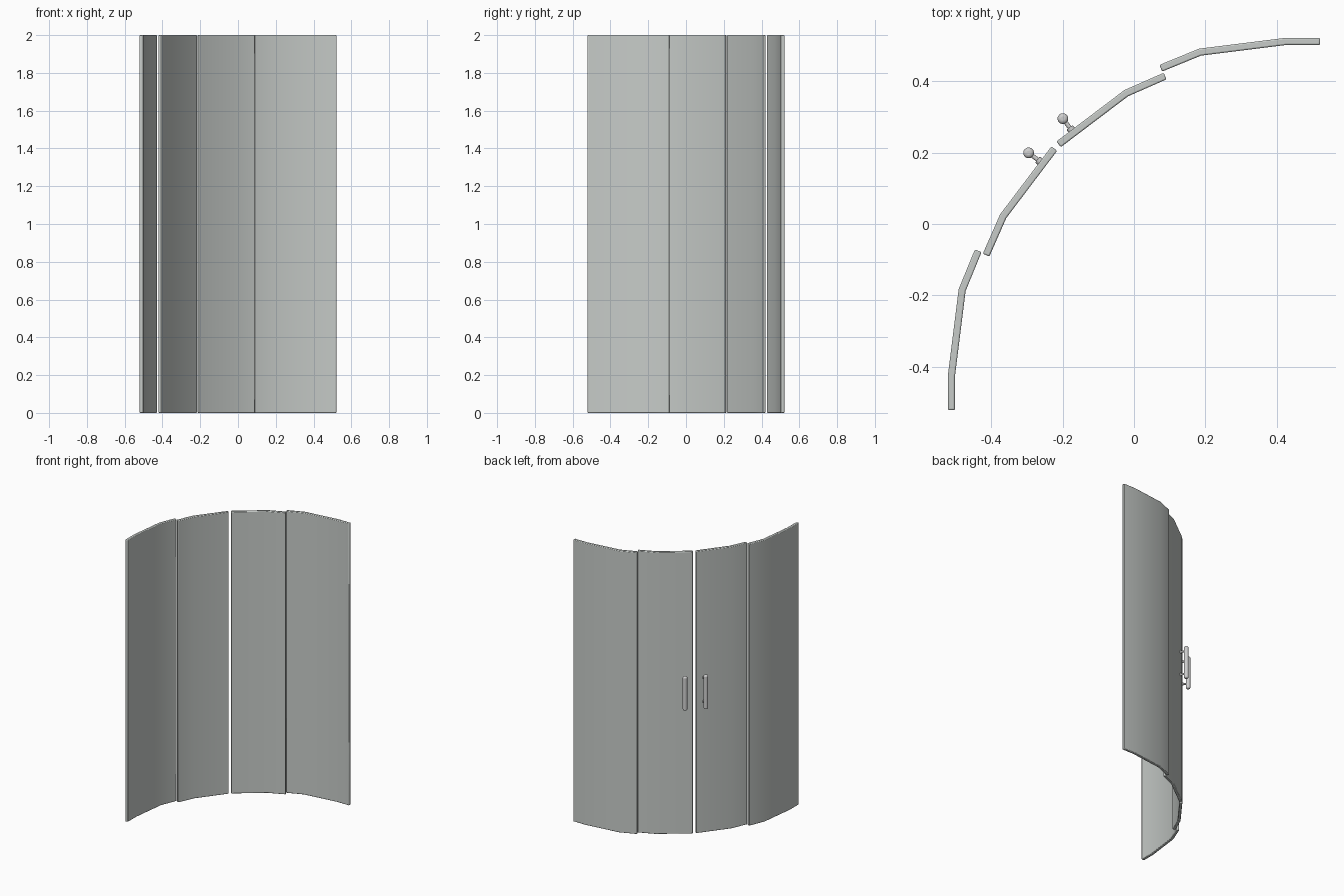
import bpy, bmesh, math
from mathutils import Vector

if "Cube" in bpy.data.objects:
    bpy.data.objects.remove(bpy.data.objects["Cube"])

HEIGHT, THICK = 2.0, 0.02


def material(name, rgb):
    m = bpy.data.materials.new(name)
    m.diffuse_color = (*rgb, 1)
    m.use_nodes = True
    m.node_tree.nodes["Principled BSDF"].inputs["Base Color"].default_value = m.diffuse_color
    return m


glass = material("grey glass", (0.57, 0.60, 0.58))
metal = material("grey metal", (0.62, 0.62, 0.62))


def flip(p):
    """Mirror a plan point across the diagonal of the corner."""
    return Vector((-p[1], -p[0]))


def finish(ob, mat, bevel, segments=2):
    ob.data.materials.append(mat)
    mod = ob.modifiers.new("rounded_edges", 'BEVEL')
    mod.width, mod.segments = bevel, segments
    mod.limit_method, mod.angle_limit = 'ANGLE', math.radians(60)
    bpy.ops.object.select_all(action='DESELECT')
    ob.select_set(True)
    bpy.context.view_layer.objects.active = ob
    bpy.ops.object.shade_smooth_by_angle(angle=math.radians(40))


def panel(name, path):
    """Sheet that follows a plan centreline with mitred bends."""
    pts = [Vector(p) for p in path]
    dirs = [(b - a).normalized() for a, b in zip(pts, pts[1:])]
    bm = bmesh.new()
    rows = []
    for i, p in enumerate(pts):
        d0, d1 = dirs[max(i - 1, 0)], dirs[min(i, len(dirs) - 1)]
        t = (d0 + d1).normalized()
        off = Vector((-t.y, t.x)) * (THICK / 2 / t.dot(d1))
        rows.append([bm.verts.new((*q, z)) for q, z in
                     ((p + off, 0), (p - off, 0), (p - off, HEIGHT), (p + off, HEIGHT))])
    for a, b in zip(rows, rows[1:]):
        for k in range(4):
            n = (k + 1) % 4
            bm.faces.new((a[k], a[n], b[n], b[k]))
    bm.faces.new(rows[0])
    bm.faces.new(rows[-1])
    bmesh.ops.recalc_face_normals(bm, faces=bm.faces)
    me = bpy.data.meshes.new(name)
    bm.to_mesh(me)
    bm.free()
    ob = bpy.data.objects.new(name, me)
    bpy.context.collection.objects.link(ob)
    finish(ob, glass, 0.004)


def rod(name, a, b, radius, bevel):
    a, b = Vector(a), Vector(b)
    bpy.ops.mesh.primitive_cylinder_add(vertices=24, radius=radius, depth=(b - a).length,
                                        location=(a + b) / 2)
    ob = bpy.context.object
    ob.name = name
    ob.rotation_euler = (b - a).to_track_quat('Z', 'Y').to_euler()
    finish(ob, metal, bevel, 3)


# plan centrelines of the outer fixed panel and the sliding door
fixed = [(0.521, 0.511), (0.425, 0.511), (0.185, 0.481), (0.075, 0.436)]
door = [(0.087, 0.414), (-0.022, 0.366), (-0.211, 0.223)]
bar = Vector((-0.199, 0.295))
normal = Vector((-0.603, 0.798))

for side, f in (("right", Vector), ("left", flip)):
    panel(f"fixed_panel_{side}", [f(p) for p in fixed])
    panel(f"door_panel_{side}", [f(p) for p in door])
    # door handle: upright grip, two stems and their washers
    mid = 1.015
    grip, foot = f(bar), f(bar - normal * 0.042)
    collar = f(bar - normal * 0.031)
    rod(f"handle_grip_{side}", (*grip, mid - 0.12), (*grip, mid + 0.12), 0.015, 0.009)
    for end, z in (("lower", mid - 0.085), ("upper", mid + 0.085)):
        rod(f"handle_stem_{end}_{side}", (*grip, z), (*foot, z), 0.006, 0.001)
        rod(f"handle_washer_{end}_{side}", (*collar, z), (*foot, z), 0.011, 0.002)
